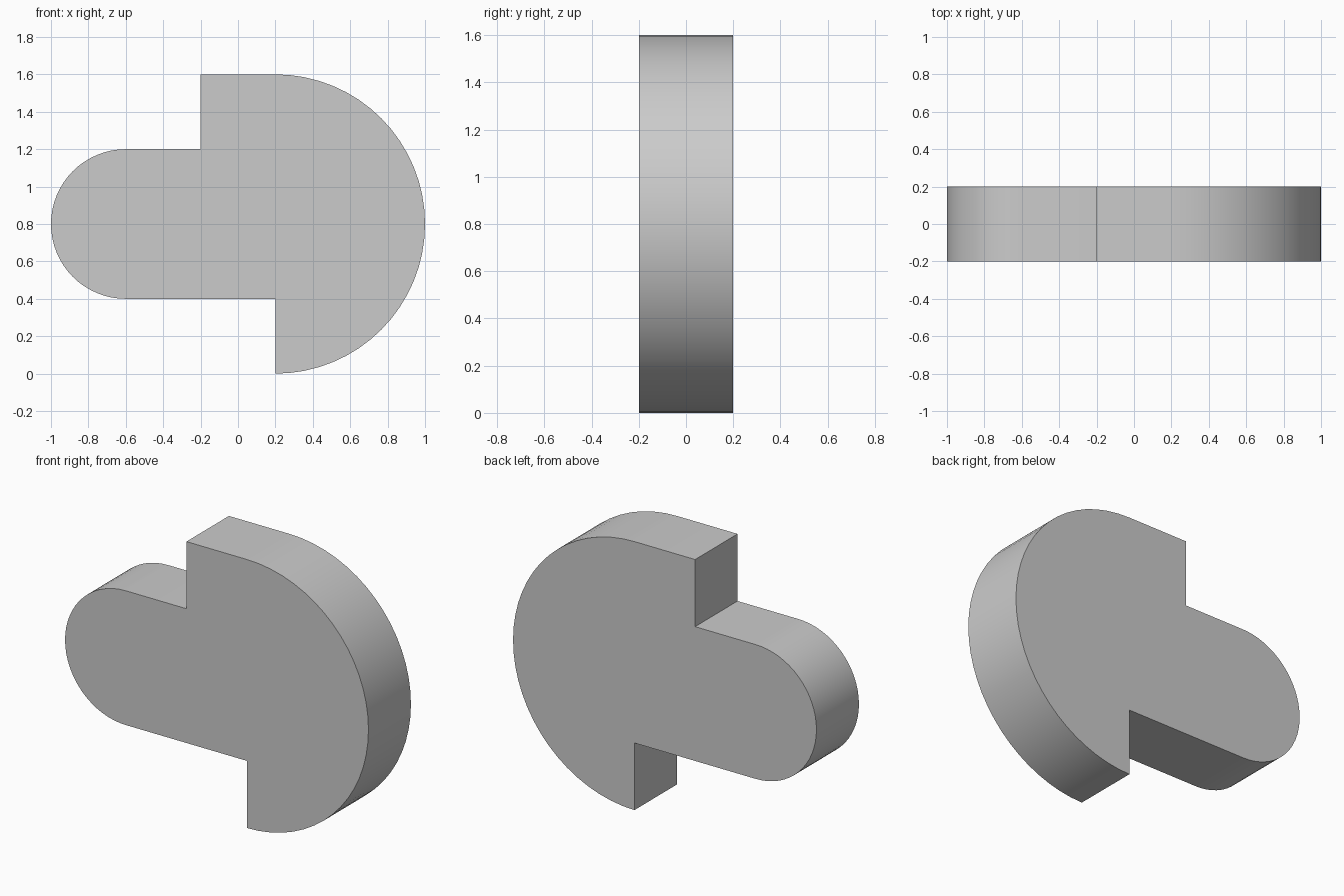
import bpy, bmesh
from math import sin, cos, radians

if "Cube" in bpy.data.objects:
    bpy.data.objects.remove(bpy.data.objects["Cube"])

HALF_DEPTH = 0.2


def arc(cx, cz, r, start, end, steps):
    """Points along an arc in the xz plane, angles in degrees."""
    angles = [radians(start + (end - start) * i / steps) for i in range(steps + 1)]
    return [(cx + r * cos(a), cz + r * sin(a)) for a in angles]


# Outline: large half disc, upper step, rounded tab, lower step
outline = arc(0.2, 0.8, 0.8, -90, 90, 32)
outline += [(-0.2, 1.6), (-0.2, 1.2)]
outline += arc(-0.6, 0.8, 0.4, 90, 270, 32)
outline += [(0.2, 0.4)]

# Plate: outline extruded from front to back
bm = bmesh.new()
face = bm.faces.new([bm.verts.new((x, -HALF_DEPTH, z)) for x, z in outline])
result = bmesh.ops.extrude_face_region(bm, geom=[face], use_keep_orig=True)
moved = [v for v in result["geom"] if isinstance(v, bmesh.types.BMVert)]
bmesh.ops.translate(bm, verts=moved, vec=(0, 2 * HALF_DEPTH, 0))
bmesh.ops.recalc_face_normals(bm, faces=bm.faces[:])

mesh = bpy.data.meshes.new("rounded_plate")
bm.to_mesh(mesh)
bm.free()
plate = bpy.data.objects.new("rounded_plate", mesh)
bpy.context.collection.objects.link(plate)

# Smooth curved rims, sharp corners
bpy.context.view_layer.objects.active = plate
plate.select_set(True)
bpy.ops.object.shade_smooth_by_angle(angle=radians(30))
